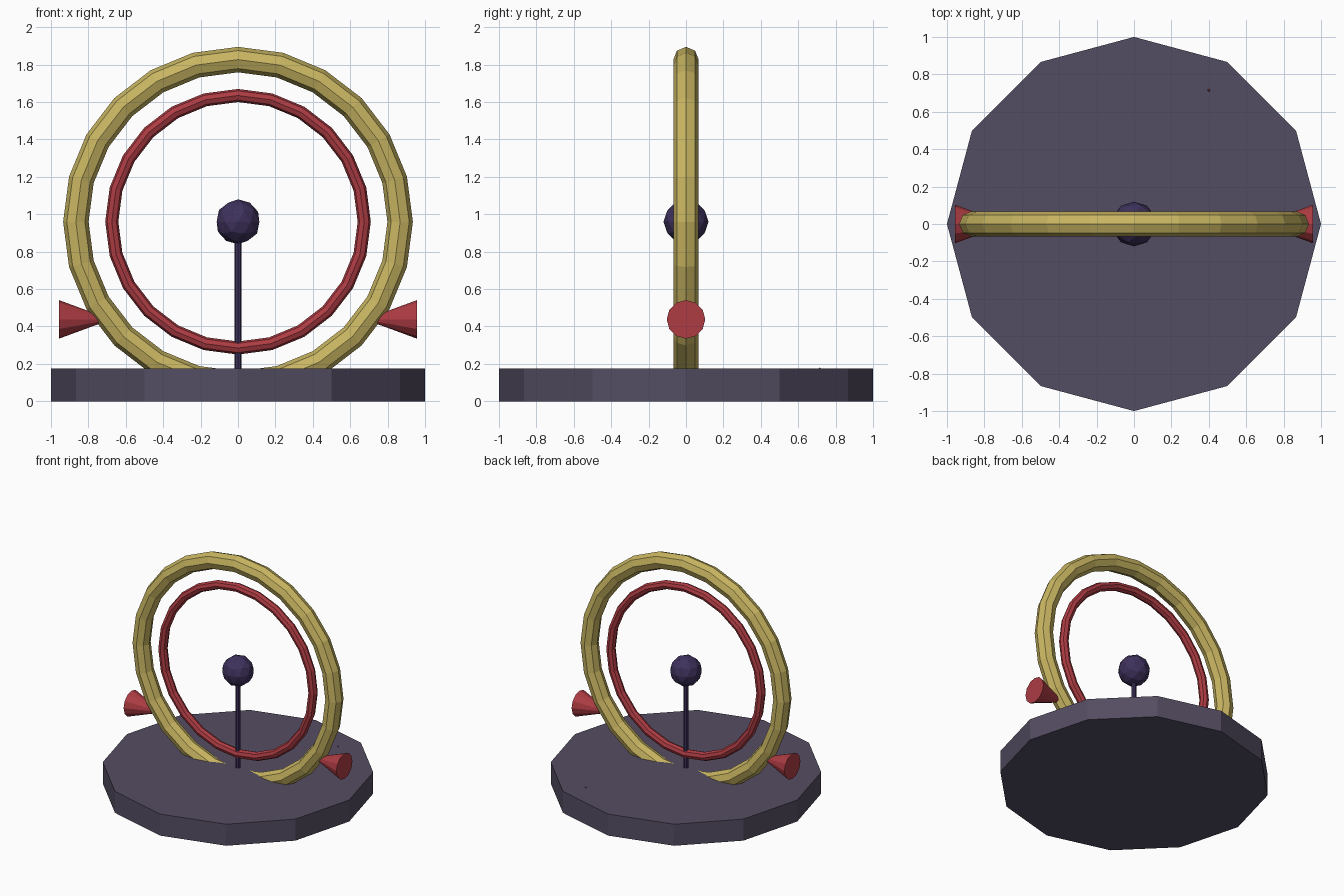
import bpy
from math import pi

if "Cube" in bpy.data.objects:
    bpy.data.objects.remove(bpy.data.objects["Cube"])


def srgb(c):
    c /= 255
    return c / 12.92 if c <= 0.04045 else ((c + 0.055) / 1.055) ** 2.4


def material(name, r, g, b):
    m = bpy.data.materials.new(name)
    m.diffuse_color = (srgb(r), srgb(g), srgb(b), 1)
    m.use_nodes = True
    m.node_tree.nodes["Principled BSDF"].inputs["Base Color"].default_value = m.diffuse_color
    return m


stone = material("grey_purple", 84, 77, 98)
gold = material("gold", 200, 181, 97)
red = material("red", 173, 60, 67)
violet = material("dark_violet", 62, 49, 92)

CENTRE_Z = 0.96


def finish(name, mat):
    ob = bpy.context.object
    ob.name = name
    ob.data.materials.append(mat)
    return ob


def ring(name, mat, major, minor):
    bpy.ops.mesh.primitive_torus_add(
        major_segments=24, minor_segments=8, major_radius=major,
        minor_radius=minor, location=(0, 0, CENTRE_Z), rotation=(pi / 2, 0, 0))
    finish(name, mat)


# Twelve-sided base
bpy.ops.mesh.primitive_cylinder_add(vertices=12, radius=1, depth=0.175,
                                    location=(0, 0, 0.0875))
finish("base", stone)

# Upright concentric rings
ring("outer_ring", gold, 0.867, 0.068)
ring("inner_ring", red, 0.675, 0.035)

# Central ball on a thin rod
bpy.ops.mesh.primitive_ico_sphere_add(subdivisions=2, radius=0.12,
                                      location=(0, 0, CENTRE_Z))
finish("ball", violet)
bpy.ops.mesh.primitive_cylinder_add(vertices=8, radius=0.02, depth=0.84,
                                    location=(0, 0, 0.52))
finish("rod", violet)

# Side cones, points sunk into the outer ring
for side, label in ((1, "right"), (-1, "left")):
    bpy.ops.mesh.primitive_cone_add(
        vertices=12, radius1=0.103, radius2=0, depth=0.28,
        location=(side * 0.817, 0, 0.438), rotation=(0, -side * pi / 2, 0))
    finish(label + "_cone", red)

# Tiny tip poking through the base
bpy.ops.mesh.primitive_cone_add(vertices=6, radius1=0.03, radius2=0, depth=0.03,
                                location=(0.4, 0.715, 0.167))
finish("base_stud", red)
